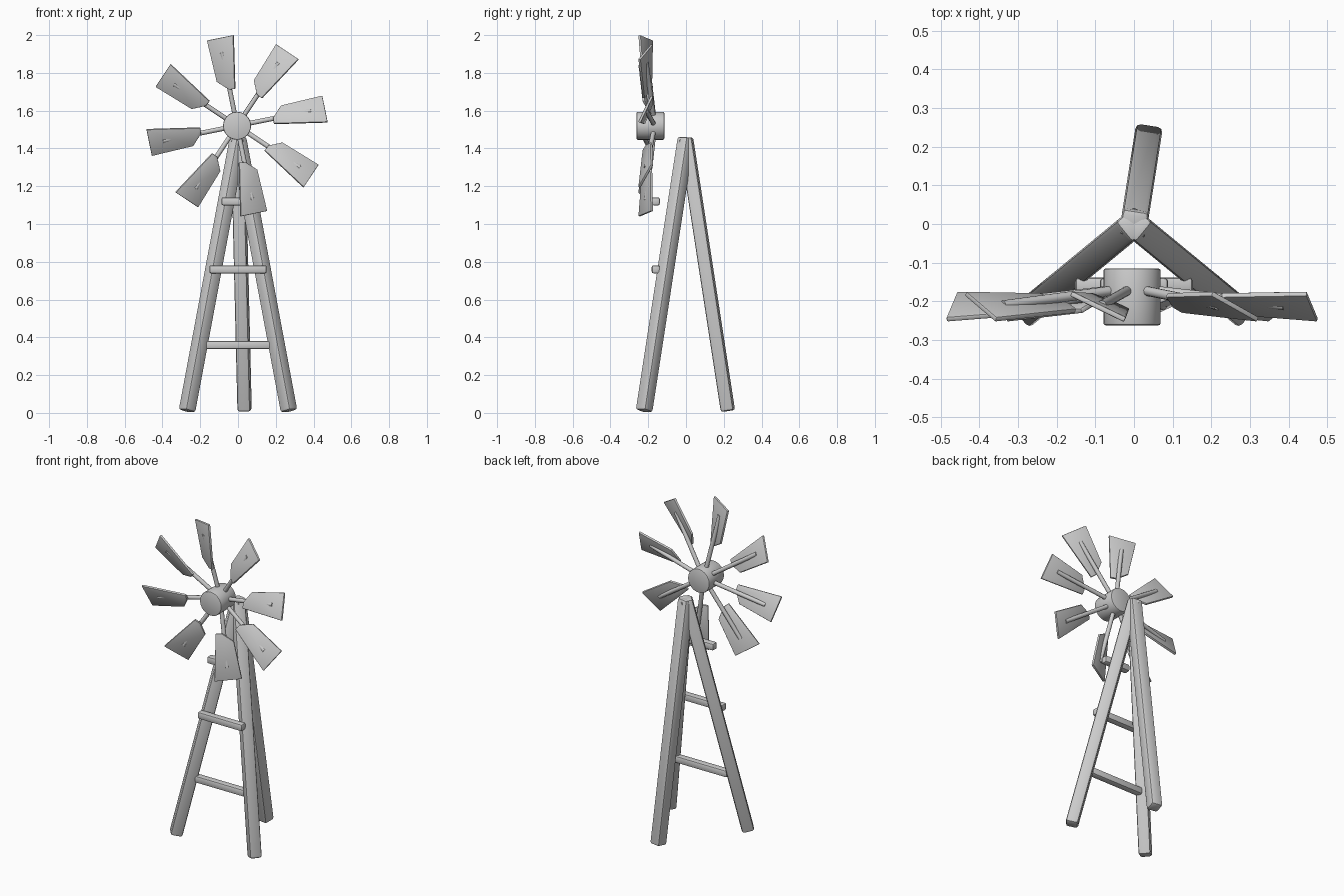
import bpy, bmesh, math
from mathutils import Vector, Matrix

if "Cube" in bpy.data.objects:
    bpy.data.objects.remove(bpy.data.objects["Cube"], do_unlink=True)

grey = bpy.data.materials.new("light_grey")
grey.use_nodes = True
colour = (0.6, 0.6, 0.6, 1)
grey.diffuse_color = colour
next(n for n in grey.node_tree.nodes
     if n.type == "BSDF_PRINCIPLED").inputs["Base Color"].default_value = colour


def finish(name, bm, bevel=0.0, segments=2, limit=50):
    """Turn a bmesh into a softly bevelled, smooth shaded object."""
    if bevel:
        sharp = [e for e in bm.edges
                 if e.calc_face_angle(0) > math.radians(limit)]
        bmesh.ops.bevel(bm, geom=sharp, offset=bevel, segments=segments,
                        profile=0.5, affect="EDGES", clamp_overlap=True)
    bmesh.ops.recalc_face_normals(bm, faces=bm.faces)
    mesh = bpy.data.meshes.new(name)
    bm.to_mesh(mesh)
    bm.free()
    mesh.materials.append(grey)
    obj = bpy.data.objects.new(name, mesh)
    bpy.context.collection.objects.link(obj)
    bpy.ops.object.select_all(action="DESELECT")
    obj.select_set(True)
    bpy.context.view_layer.objects.active = obj
    bpy.ops.object.shade_smooth_by_angle(angle=math.radians(35))
    return obj


def beam(name, start, end, width, bevel):
    """Square beam between two points, one side kept level."""
    start, end = Vector(start), Vector(end)
    axis = (end - start).normalized()
    up = Vector((0, 0, 1))
    side = axis.cross(up).normalized()
    third = axis.cross(side)
    frame = Matrix((side, third, axis)).transposed().to_4x4()
    bm = bmesh.new()
    bmesh.ops.create_cube(bm, size=1)
    bmesh.ops.scale(bm, vec=(width, width, (end - start).length), verts=bm.verts)
    bmesh.ops.transform(bm, verts=bm.verts,
                        matrix=Matrix.Translation((start + end) / 2) @ frame)
    return finish(name, bm, bevel)


def cylinder(name, start, end, radius, sides, bevel=0.0):
    """Round bar between two points."""
    start, end = Vector(start), Vector(end)
    bm = bmesh.new()
    turn = (end - start).to_track_quat("Z", "Y").to_matrix().to_4x4()
    bmesh.ops.create_cone(bm, cap_ends=True, segments=sides, radius1=radius,
                          radius2=radius, depth=(end - start).length,
                          matrix=Matrix.Translation((start + end) / 2) @ turn)
    return finish(name, bm, bevel)


# Three legs meeting at the top
apex = (0, 0, 1.455)
for name, foot in (("front_left_leg", (0.27, -0.222, 0.01)),
                   ("front_right_leg", (-0.27, -0.222, 0.01)),
                   ("rear_leg", (0.035, 0.222, 0.01))):
    beam(name, foot, apex, 0.07, 0.013)

# Ladder rungs on the front
for name, z, half in (("lower_rung", 0.36, 0.18), ("middle_rung", 0.76, 0.152),
                      ("upper_rung", 1.12, 0.088)):
    beam(name, (-half, -0.16, z), (half, -0.16, z), 0.043, 0.01)

# Hub
HUB = Vector((-0.005, 0, 1.52))
cylinder("hub", HUB + Vector((0, -0.115, 0)), HUB + Vector((0, -0.262, 0)),
         0.074, 32, 0.006)

# Blade outline: distance from hub, offset across the blade
outline = [(0.474, 0.066), (0.249, 0.058), (0.196, 0.003),
           (0.193, -0.029), (0.474, -0.077)]
PITCH, BLADE_Y, THICK = 0.47, -0.211, 0.014

# Eight pitched blades, each carried on a rod
for i in range(8):
    a = math.radians(11.4 + 45 * i)
    out = Vector((math.cos(a), 0, math.sin(a)))
    across = Vector((-math.sin(a), 0, math.cos(a)))
    normal = Vector((0, 1, 0)) - PITCH * across
    normal.normalize()

    bm = bmesh.new()
    base = [bm.verts.new(HUB + out * u + across * v
                         + Vector((0, BLADE_Y + PITCH * v, 0)) - normal * THICK / 2)
            for u, v in outline]
    face = bm.faces.new(base)
    new = bmesh.ops.extrude_face_region(bm, geom=[face])["geom"]
    bmesh.ops.translate(bm, vec=normal * THICK,
                        verts=[v for v in new if isinstance(v, bmesh.types.BMVert)])
    bmesh.ops.recalc_face_normals(bm, faces=bm.faces)
    finish(f"blade_{i + 1}", bm, 0.004, limit=60)

    cylinder(f"blade_rod_{i + 1}", HUB + out * 0.04 + Vector((0, -0.17, 0)),
             HUB + out * 0.4 + Vector((0, -0.21, 0)), 0.0125, 12)
